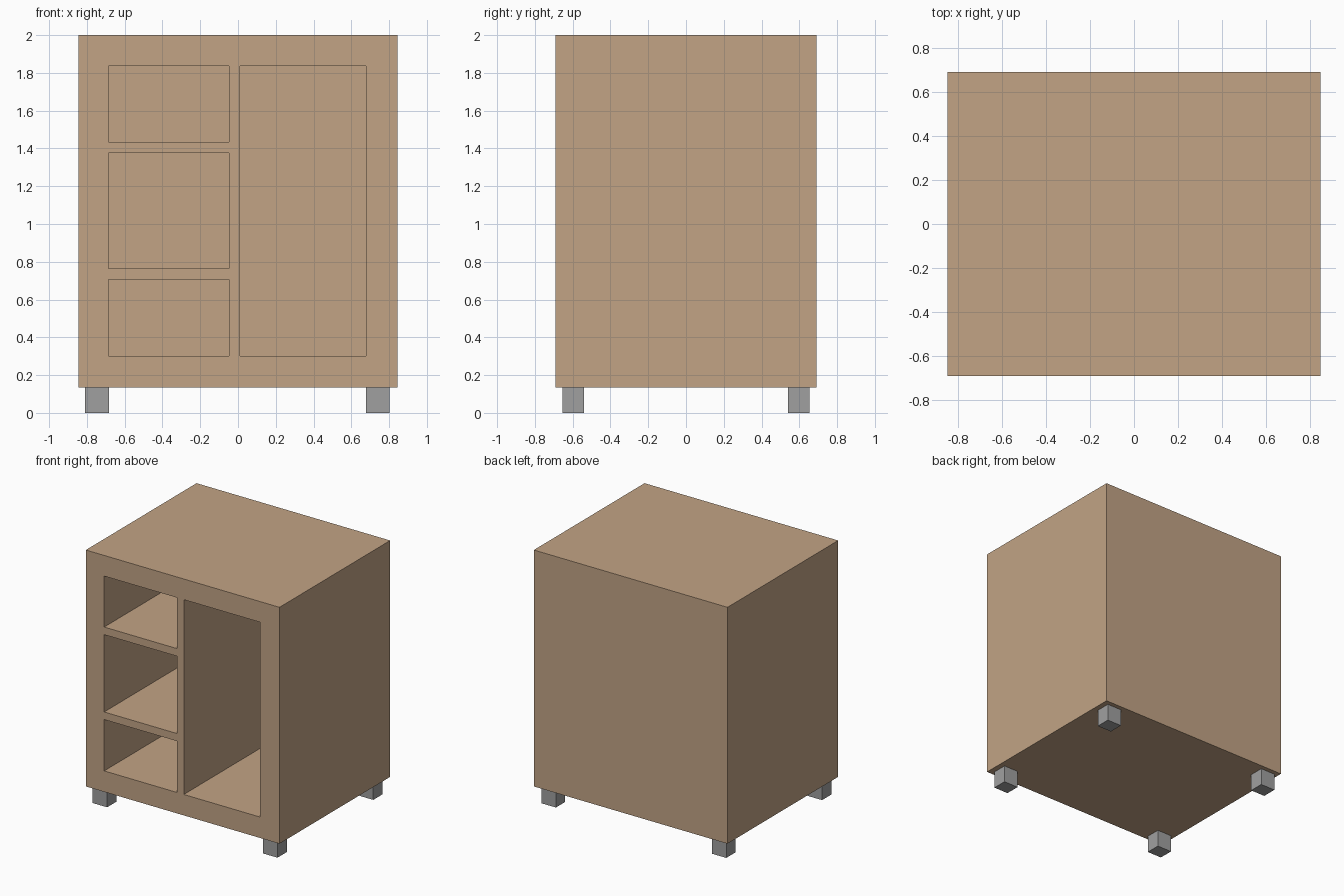
import bpy
import bmesh
from mathutils import Matrix, Vector

default_cube = bpy.data.objects.get("Cube")
if default_cube:
    bpy.data.objects.remove(default_cube, do_unlink=True)


def make_material(name, rgb):
    mat = bpy.data.materials.new(name)
    mat.use_nodes = True
    mat.diffuse_color = (*rgb, 1)
    mat.node_tree.nodes["Principled BSDF"].inputs["Base Color"].default_value = (*rgb, 1)
    return mat


def make_boxes(name, boxes, mat):
    """One object made of boxes, each given by its low and high corner."""
    bm = bmesh.new()
    for low, high in boxes:
        low, high = Vector(low), Vector(high)
        matrix = Matrix.Translation((low + high) / 2) @ Matrix.Diagonal((*(high - low), 1))
        bmesh.ops.create_cube(bm, size=1, matrix=matrix)
    mesh = bpy.data.meshes.new(name)
    bm.to_mesh(mesh)
    bm.free()
    mesh.materials.append(mat)
    obj = bpy.data.objects.new(name, mesh)
    bpy.context.collection.objects.link(obj)
    return obj


wood = make_material("light wood", (0.54, 0.37, 0.235))
grey = make_material("grey metal", (0.35, 0.35, 0.35))

half_width, half_depth = 0.845, 0.69
base, top = 0.135, 2.0
front, inner_back = -half_depth - 0.1, 0.53

# Cabinet body
cabinet = make_boxes("cabinet_body", [((-half_width, -half_depth, base),
                                       (half_width, half_depth, top))], wood)

# Open compartments: three stacked on one side, one tall on the other
openings = [(-0.685, -0.048, 0.30, 0.705),
            (-0.685, -0.048, 0.765, 1.375),
            (-0.685, -0.048, 1.435, 1.837),
            (0.01, 0.677, 0.30, 1.837)]
cutter = make_boxes("compartment_cutter",
                    [((x0, front, z0), (x1, inner_back, z1)) for x0, x1, z0, z1 in openings], wood)
cutter.hide_render = True

cut = cabinet.modifiers.new("compartments", "BOOLEAN")
cut.operation = "DIFFERENCE"
cut.solver = "EXACT"
cut.object = cutter

# Bake the cut and drop the cutter
graph = bpy.context.evaluated_depsgraph_get()
carved = bpy.data.meshes.new_from_object(cabinet.evaluated_get(graph))
cabinet.modifiers.clear()
cabinet.data = carved
bpy.data.objects.remove(cutter, do_unlink=True)

# Square feet
for side, x in (("right", -0.747), ("left", 0.74)):
    for end, y in (("front", -0.597), ("back", 0.597)):
        make_boxes(f"{end}_{side}_foot", [((x - 0.063, y - 0.058, 0),
                                          (x + 0.063, y + 0.058, base))], grey)
